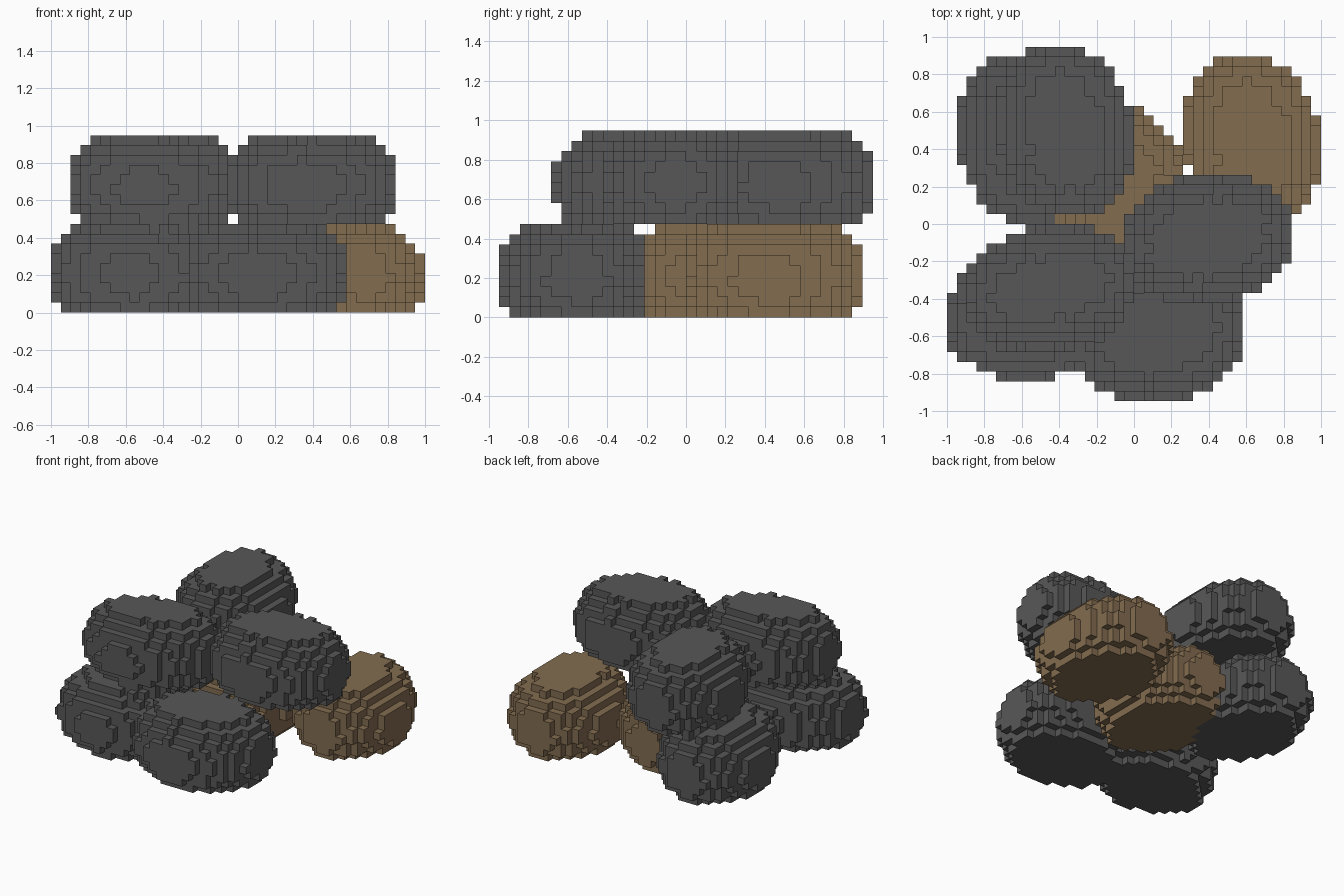
import bpy, bmesh
from math import cos, sin, radians
from mathutils import Vector

if "Cube" in bpy.data.objects:
    bpy.data.objects.remove(bpy.data.objects["Cube"], do_unlink=True)

V = 2 / 38                                   # edge length of one block
ORIGIN = Vector((-19, -18, 0))               # grid corner in blocks

# How far each of the nine layers draws in from the widest outline
HALF_LONG = 8.9
LONG_INSET = [1.4, 0.7, 0.3, 0.0, 0.05, 0.3, 0.7, 1.4, 2.35]
SHORT_INSET = [1.15, 0.35, 0.15, 0.0, 0.05, 0.25, 0.7, 1.7, 2.6]
POWER = [1.7, 1.85, 1.95, 2, 2, 2, 2, 2, 2]  # roundness of each outline
TWIST = 10                                   # every boulder turns a little

# name, centre x, centre y, half width, base layer, heading, colour
BOULDERS = [
    ("front_lower_boulder", 21.5, 7, 7.15, 0, 0, "grey"),
    ("right_lower_boulder", 8.5, 9, 6.85, 0, 0, "grey"),
    ("back_right_lower_boulder", 8, 26.5, 7.0, 0, 90, "grey"),
    ("back_left_brown_boulder", 31, 26.5, 7.0, 0, 90, "brown"),
    ("middle_brown_boulder", 17.5, 21.5, 7.0, 0, 90, "brown"),
    ("back_upper_boulder", 12, 27.5, 7.0, 9, 90, "grey"),
    ("right_upper_boulder", 10.5, 11.5, 6.3, 9, 0, "grey"),
    ("left_upper_boulder", 26.5, 16.5, 6.65, 9, 0, "grey"),
]


def make_material(name, rgb):
    mat = bpy.data.materials.new(name)
    mat.use_nodes = True
    mat.diffuse_color = (*rgb, 1)
    bsdf = next(n for n in mat.node_tree.nodes if n.type == "BSDF_PRINCIPLED")
    bsdf.inputs["Base Color"].default_value = (*rgb, 1)
    bsdf.inputs["Roughness"].default_value = 0.9
    return mat


MATERIALS = {
    "grey": make_material("stone_grey", (0.097, 0.097, 0.097)),
    "brown": make_material("earth_brown", (0.225, 0.15, 0.079)),
}


def boulder_cells(cx, cy, half_short, base, heading):
    """Blocks inside a stack of rounded, turned outlines."""
    c, s = cos(radians(heading + TWIST)), sin(radians(heading + TWIST))
    cells = set()
    for k, (long_in, short_in, power) in enumerate(
            zip(LONG_INSET, SHORT_INSET, POWER)):
        for i in range(38):
            for j in range(36):
                # the top layer has a toothed rim
                notch = 0.6 if k == 8 and (i + j) % 2 else 0
                dx, dy = i + 0.5 - cx, j + 0.5 - cy
                along = abs(dx * c + dy * s) / (HALF_LONG - long_in - notch)
                across = abs(dy * c - dx * s) / (half_short - short_in - notch)
                if along ** power + across ** power <= 1:
                    cells.add((i, j, base + k))
    return cells


def build_blocks(name, cells, filled, mat):
    """Mesh only the block sides that face open air."""
    bm = bmesh.new()
    verts = {}

    def vert(p):
        key = tuple(p)
        if key not in verts:
            verts[key] = bm.verts.new((Vector(p) + ORIGIN) * V)
        return verts[key]

    for cell in sorted(cells):
        for axis in range(3):
            u, w = (axis + 1) % 3, (axis + 2) % 3
            for side in (0, 1):
                near = list(cell)
                near[axis] += 1 if side else -1
                if tuple(near) in filled:
                    continue
                corners = []
                for du, dw in ((0, 0), (1, 0), (1, 1), (0, 1)):
                    p = list(cell)
                    p[axis] += side
                    p[u] += du
                    p[w] += dw
                    corners.append(vert(p))
                bm.faces.new(corners if side else corners[::-1])
    mesh = bpy.data.meshes.new(name)
    bm.to_mesh(mesh)
    bm.free()
    mesh.materials.append(mat)
    obj = bpy.data.objects.new(name, mesh)
    bpy.context.collection.objects.link(obj)


# Claim blocks in order so that touching boulders never overlap
filled, parts = set(), []
for name, cx, cy, half_short, base, heading, colour in BOULDERS:
    cells = boulder_cells(cx, cy, half_short, base, heading) - filled
    filled |= cells
    parts.append((name, cells, colour))

for name, cells, colour in parts:
    build_blocks(name, cells, filled, MATERIALS[colour])
